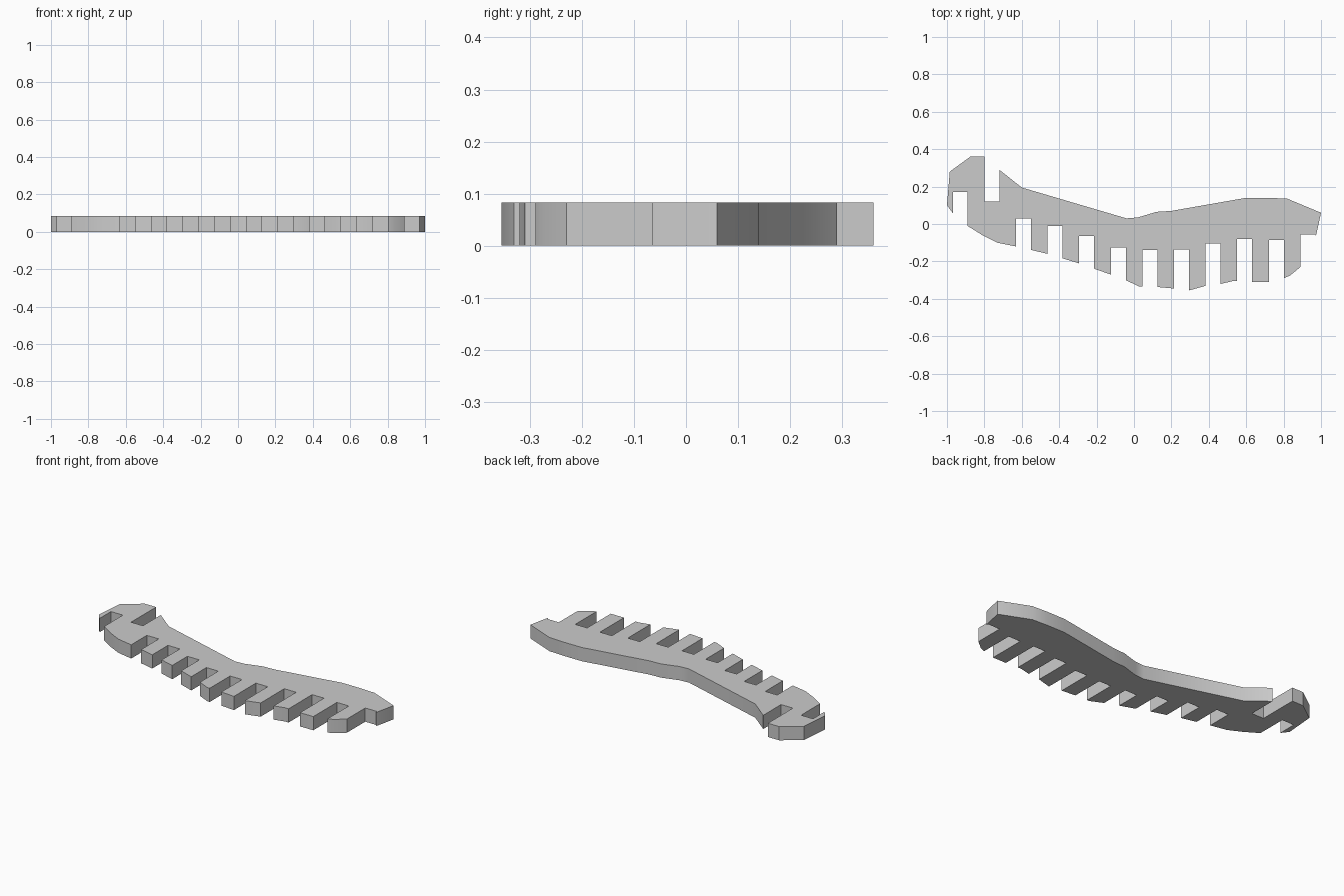
import bpy, bmesh, math

if "Cube" in bpy.data.objects:
    bpy.data.objects.remove(bpy.data.objects["Cube"])

HEIGHT = 0.083
PITCH = 0.169
SLOT = 0.08
FIRST = -0.929


def plain_material(name, colour):
    mat = bpy.data.materials.new(name)
    mat.use_nodes = True
    mat.diffuse_color = colour
    mat.node_tree.nodes["Principled BSDF"].inputs["Base Color"].default_value = colour
    return mat


def extrude_outlines(name, outlines, low, high):
    """Turn counter-clockwise outlines into upright prisms."""
    bm = bmesh.new()
    for outline in outlines:
        base = bm.faces.new([bm.verts.new((x, y, low)) for x, y in outline])
        top = bmesh.ops.extrude_face_region(bm, geom=[base], use_keep_orig=True)["geom"]
        verts = [g for g in top if isinstance(g, bmesh.types.BMVert)]
        bmesh.ops.translate(bm, verts=verts, vec=(0, 0, high - low))
    bmesh.ops.recalc_face_normals(bm, faces=bm.faces)
    mesh = bpy.data.meshes.new(name)
    bm.to_mesh(mesh)
    bm.free()
    obj = bpy.data.objects.new(name, mesh)
    bpy.context.collection.objects.link(obj)
    return obj


# Curved bar: toothed front edge, then back edge returning to the hook
front_edge = [(-1, .1), (-.97, .06), (-.89, -.01), (-.81, -.06), (-.73, -.1),
              (-.63, -.12), (-.46, -.16), (-.295, -.21), (-.125, -.27),
              (-.045, -.3), (.03, -.335), (.125, -.337), (.215, -.345),
              (.295, -.355), (.385, -.33), (.465, -.32), (.53, -.305),
              (.635, -.31), (.72, -.31), (.8, -.29), (.835, -.275),
              (.89, -.23), (.975, -.055)]
back_edge = [(1, .06), (.82, .135), (.72, .14), (.6, .14), (.2, .07),
             (.12, .065), (.02, .035), (-.04, .03), (-.6, .195), (-.72, .29),
             (-.8, .36), (-.875, .36), (-.985, .28)]
bar = extrude_outlines("toothed_bar", [front_edge + back_edge], 0, HEIGHT)

# Evenly spaced slots; the second one opens to the back and forms the hook
slot_ends = [.17, .12, .03, -.01, -.065, -.125, -.14, -.135, -.105, -.08, -.085, -.055]
slots = []
for i, end in enumerate(slot_ends):
    x0 = FIRST + i * PITCH - SLOT / 2
    x1 = x0 + SLOT
    y0, y1 = (end, 1) if i == 1 else (-1, end)
    slots.append([(x0, y0), (x1, y0), (x1, y1), (x0, y1)])
cutter = extrude_outlines("slot_cutter", slots, -HEIGHT, 2 * HEIGHT)
cutter.hide_render = True

cut = bar.modifiers.new("slots", "BOOLEAN")
cut.operation = "DIFFERENCE"
cut.solver = "EXACT"
cut.object = cutter

bpy.ops.object.select_all(action="DESELECT")
bpy.context.view_layer.objects.active = bar
bar.select_set(True)
bpy.ops.object.modifier_apply(modifier=cut.name)
bpy.data.objects.remove(cutter)

# Single grey finish
bar.data.materials.clear()
bar.data.materials.append(plain_material("light_grey", (0.6, 0.6, 0.6, 1)))
bpy.ops.object.shade_smooth_by_angle(angle=math.radians(30))
